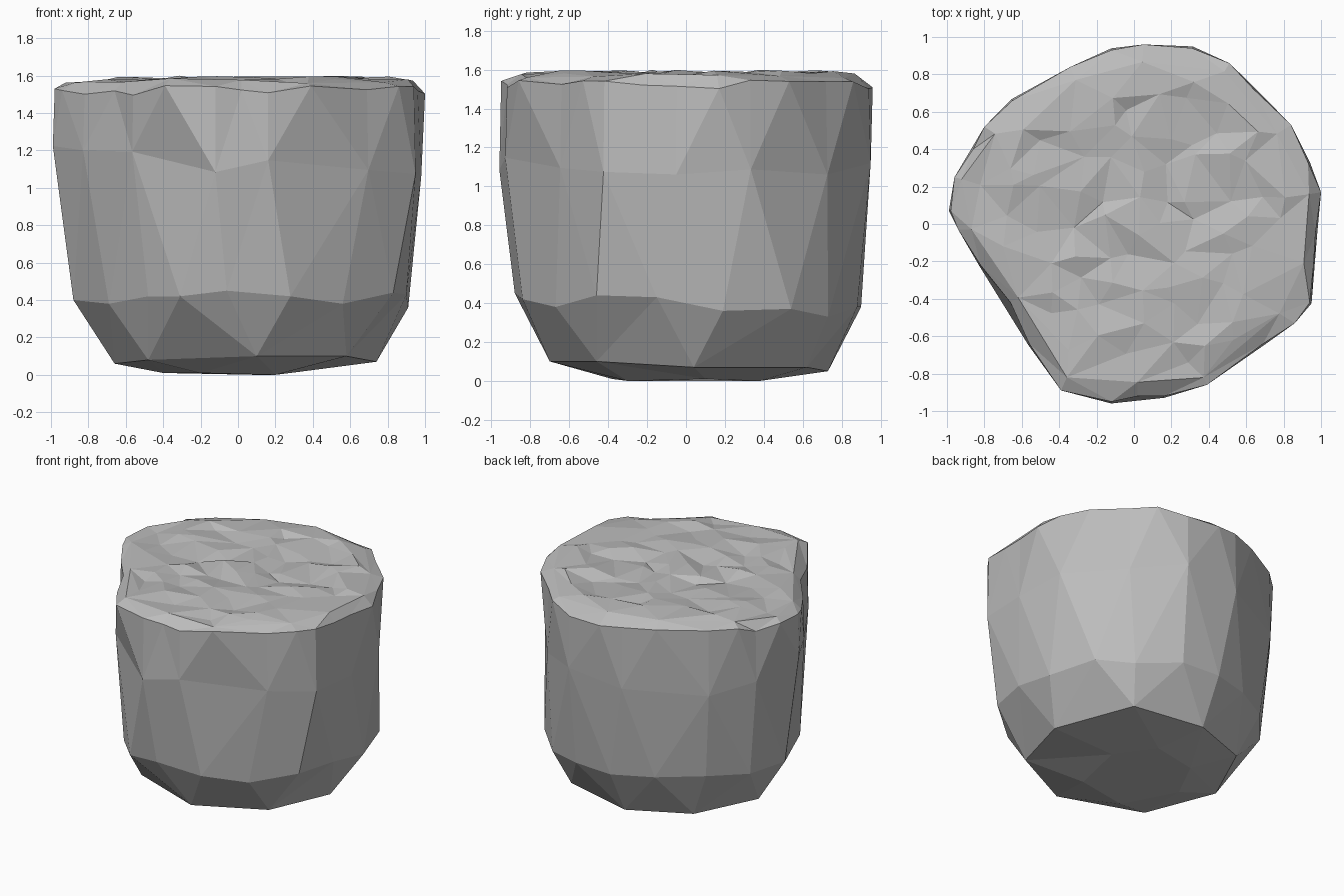
import bpy
import bmesh
import math
import random
from mathutils import Vector
from mathutils.geometry import delaunay_2d_cdt

random.seed(4)

default_cube = bpy.data.objects.get("Cube")
if default_cube:
    bpy.data.objects.remove(default_cube, do_unlink=True)

# Widest outline of the boulder, counterclockwise from the right side
OUTLINE = [(1, .17), (.93, .33), (.84, .53), (.64, .72), (.51, .86), (.31, .94),
           (.05, .96), (-.12, .93), (-.34, .84), (-.65, .66), (-.8, .52),
           (-.86, .4), (-.96, .25), (-.98, .07), (-.94, -.03), (-.82, -.22),
           (-.66, -.42), (-.56, -.64), (-.39, -.89), (-.12, -.95), (.02, -.92),
           (.16, -.92), (.39, -.86), (.69, -.64), (.86, -.53), (.94, -.42),
           (.96, -.22), (.97, -.05)]

# Where the straight sides turn in toward the base
SHOULDER = [(.91, .19, .36), (.8, .54, .37), (.6, .73, .33), (.3, .88, .38),
            (0, .9, .38), (-.3, .8, .4), (-.6, .62, .42), (-.8, .38, .4),
            (-.88, .08, .4), (-.69, -.37, .38), (-.48, -.67, .42),
            (-.31, -.84, .42), (-.06, -.88, .45), (.28, -.84, .42),
            (.56, -.67, .38), (.83, -.46, .44), (.9, -.15, .43)]

# Wide lower edge and the small resting face
BASE = [(.74, .04, .07), (.52, .62, .07), (0, .73, .05), (-.45, .55, .07),
        (-.66, .08, .06), (-.48, -.46, .08), (.1, -.7, .1), (.58, -.46, .1)]
FOOT = [(.28, .1, .01), (.1, .38, 0), (-.25, .3, .01), (-.4, 0, .01),
        (-.2, -.38, .01), (.2, -.3, 0)]

bm = bmesh.new()


def angle(vert):
    return math.atan2(vert.co.y, vert.co.x) % math.tau


def make_ring(points):
    return sorted((bm.verts.new(p) for p in points), key=angle)


def bridge(lower, upper):
    """Join two rings of any size with triangles, walking round by angle."""
    def at(ring, k):
        return angle(ring[k % len(ring)]) + math.tau * (k // len(ring))
    i = j = 0
    while i < len(lower) or j < len(upper):
        low, up = lower[i % len(lower)], upper[j % len(upper)]
        step_low = at(lower, i) + at(lower, i + 1) < at(upper, j) + at(upper, j + 1)
        if j == len(upper) or (step_low and i < len(lower)):
            i += 1
            bm.faces.new((low, lower[i % len(lower)], up))
        else:
            j += 1
            bm.faces.new((low, upper[j % len(upper)], up))


def jitter(amount):
    return random.uniform(-amount, amount)


# Sides
foot = make_ring(FOOT)
base = make_ring(BASE)
shoulder = make_ring(SHOULDER)
middle = make_ring((x * 1.01, y * 1.01, 1.14 + jitter(.1)) for x, y in OUTLINE[1::2])
edge = make_ring((x, y, 1.52 + jitter(.03)) for x, y in OUTLINE)
rim = make_ring((x * s, y * s, 1.575 + jitter(.02))
                for x, y in OUTLINE[::2] for s in [.93 + jitter(.03)])
bm.faces.new(foot)
for lower, upper in zip((foot, base, shoulder, middle, edge),
                        (base, shoulder, middle, edge, rim)):
    bridge(lower, upper)

# Rough top made from scattered points inside the rim
points = [v.co.xy for v in rim]
rim_count = len(points)
step = .16
for row in range(-6, 7):
    for col in range(-6, 7):
        p = Vector((col * step + jitter(.06), row * step + jitter(.06)))
        if min((p - q).length for q in points[:rim_count]) < .1:
            continue
        inside = all((b - a).cross(p - a) > .02 for a, b in
                     zip(points[:rim_count], points[1:rim_count] + points[:1]))
        if inside:
            points.append(p)
result = delaunay_2d_cdt(points, [], [list(range(rim_count))], 1, 1e-5)
cap = []
for co, sources in zip(result[0], result[3]):
    first = sources[0] if sources else rim_count
    cap.append(rim[first] if first < rim_count
               else bm.verts.new((co.x, co.y, 1.575 + jitter(.025))))
for tri in result[2]:
    bm.faces.new([cap[k] for k in tri])

bmesh.ops.recalc_face_normals(bm, faces=bm.faces)
mesh = bpy.data.meshes.new("boulder")
bm.to_mesh(mesh)
bm.free()
boulder = bpy.data.objects.new("boulder", mesh)
bpy.context.collection.objects.link(boulder)

# Stone colour
stone = bpy.data.materials.new("grey_stone")
stone.use_nodes = True
colour = (.5, .5, .5, 1)
stone.diffuse_color = colour
stone.node_tree.nodes["Principled BSDF"].inputs["Base Color"].default_value = colour
mesh.materials.append(stone)
